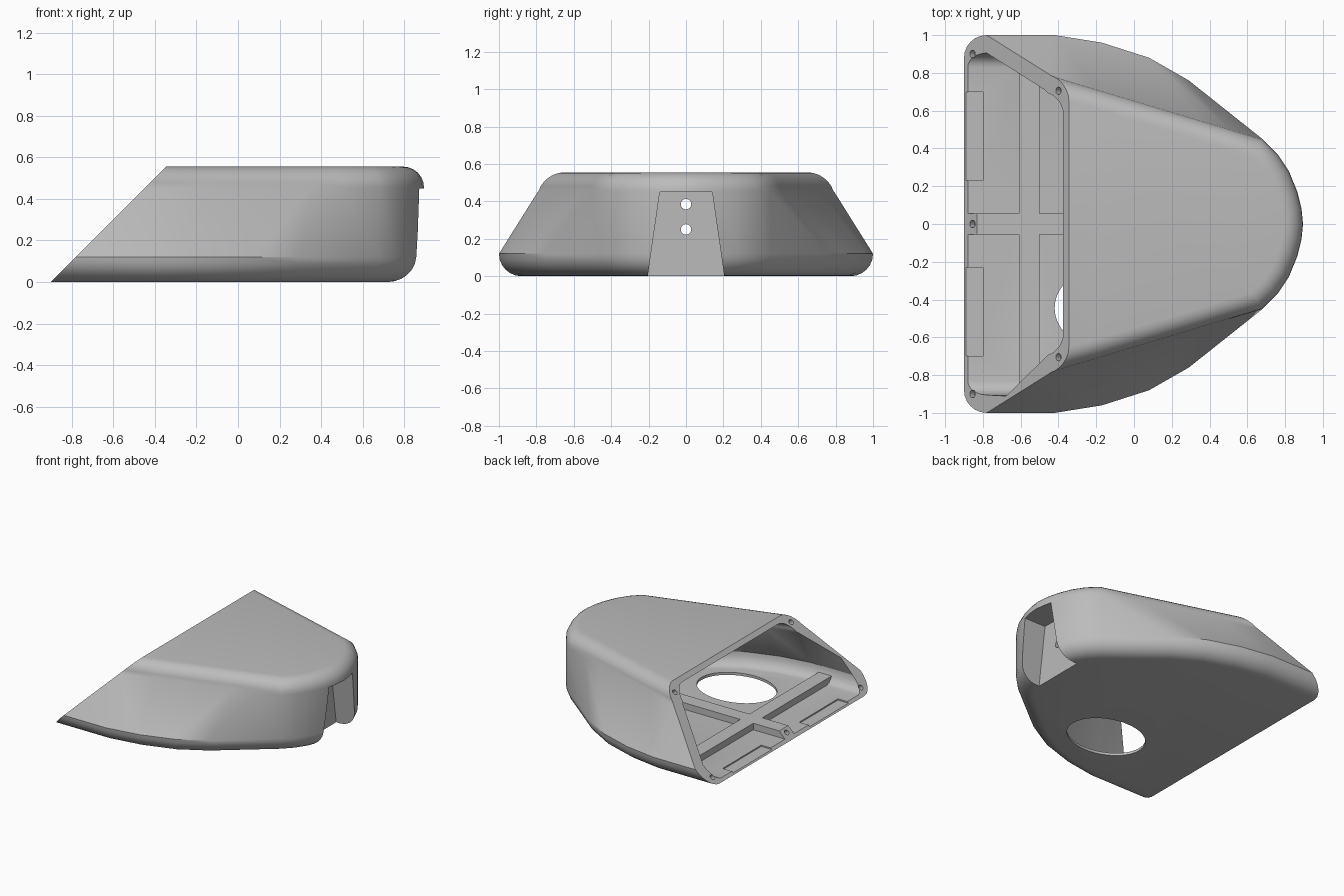
import bpy, bmesh, math
from mathutils import Vector, Matrix

if "Cube" in bpy.data.objects:
    bpy.data.objects.remove(bpy.data.objects["Cube"], do_unlink=True)

grey = bpy.data.materials.new("plain grey")
grey.use_nodes = True
grey.diffuse_color = (0.5, 0.5, 0.5, 1)
grey.node_tree.nodes["Principled BSDF"].inputs["Base Color"].default_value = (0.5, 0.5, 0.5, 1)


def finish(bm, name):
    bmesh.ops.recalc_face_normals(bm, faces=bm.faces)
    mesh = bpy.data.meshes.new(name)
    bm.to_mesh(mesh)
    bm.free()
    mesh.materials.append(grey)
    obj = bpy.data.objects.new(name, mesh)
    bpy.context.collection.objects.link(obj)
    return obj


def prism(name, section, start, end):
    """Extrude a y-z section along x."""
    bm = bmesh.new()
    face = bm.faces.new([bm.verts.new((start, y, z)) for y, z in section])
    out = bmesh.ops.extrude_face_region(bm, geom=[face])["geom"]
    bmesh.ops.translate(bm, vec=(end - start, 0, 0),
                        verts=[v for v in out if isinstance(v, bmesh.types.BMVert)])
    return finish(bm, name)


def box(name, x0, x1, y0, y1, z0, z1):
    return prism(name, [(y0, z0), (y1, z0), (y1, z1), (y0, z1)], x0, x1)


def cylinder(name, center, axis, radius, depth, scale=(1, 1, 1), sides=32):
    bm = bmesh.new()
    turn = Vector((0, 0, 1)).rotation_difference(Vector(axis)).to_matrix().to_4x4()
    matrix = Matrix.Translation(center) @ turn @ Matrix.Diagonal((*scale, 1))
    bmesh.ops.create_cone(bm, cap_ends=True, segments=sides, radius1=radius,
                          radius2=radius, depth=depth, matrix=matrix)
    return finish(bm, name)


def carve(target, cutter):
    cutter.hide_render = True
    mod = target.modifiers.new("carve", 'BOOLEAN')
    mod.operation, mod.solver, mod.object = 'DIFFERENCE', 'EXACT', cutter
    bpy.ops.object.select_all(action='DESELECT')
    bpy.context.view_layer.objects.active = target
    target.select_set(True)
    bpy.ops.object.modifier_apply(modifier=mod.name)
    bpy.data.objects.remove(cutter, do_unlink=True)


# Half outlines from the open end to the nose, wide below and straight above
NOSE = [(.68, .45), (.76, .37), (.82, .28), (.865, .17), (.887, .08), (.895, 0)]
LOWER = [(-1.2, 1), (-.42, 1), (-.17, .96), (.08, .88), (.29, .76)] + NOSE
UPPER = [(-1.2, 1.015), (-.45, .79), (-.2, .715), (.35, .55), (.5, .504)] + NOSE


def outline(blend, inset):
    half = [Vector(a).lerp(Vector(b), blend) for a, b in zip(LOWER, UPPER)]
    path = half + [Vector((p.x, -p.y)) for p in reversed(half[:-1])]
    normals = []
    for a, b in zip(path, path[1:]):
        d = (b - a).normalized()
        normals.append(Vector((-d.y, d.x)))
    points = []
    for i, p in enumerate(path):
        before = normals[max(i - 1, 0)]
        after = normals[min(i, len(normals) - 1)]
        n = (before + after).normalized()
        points.append(p - n * inset / n.dot(after))
    return points


def loft(rings):
    bm = bmesh.new()
    loops = [[bm.verts.new((p.x, p.y, z)) for p in outline(w, d)] for w, d, z in rings]
    for low, high in zip(loops, loops[1:]):
        for i in range(len(low)):
            j = (i + 1) % len(low)
            bm.faces.new((low[i], low[j], high[j], high[i]))
    bm.faces.new(loops[0])
    bm.faces.new(loops[-1])
    return bm


def rounded_rings(wall, floor, r_in, r_low, top, r_top, steps=6):
    """Rounded bottom edge, sloping sides, rounded top edge."""
    angles = [math.pi / 2 * k / steps for k in range(steps + 1)]
    low = [(0, wall + r_in * (1 - math.sin(a)), floor + r_low * (1 - math.cos(a)))
           for a in angles]
    high = [(1, wall + r_top * (1 - math.cos(a)), top - r_top * (1 - math.sin(a)))
            for a in angles]
    return low + high


# Outer body, sliced at 45 degrees on the open side
bm = loft(rounded_rings(0, 0, .12, .12, .555, .1))
cut = bmesh.ops.bisect_plane(bm, geom=bm.verts[:] + bm.edges[:] + bm.faces[:],
                             plane_co=(-.9, 0, 0), plane_no=(-1, 0, 1), clear_outer=True)
rim = [e for e in cut["geom_cut"] if isinstance(e, bmesh.types.BMEdge)]
bmesh.ops.contextual_create(bm, geom=rim)
shell = finish(bm, "hollow_shell")

# Cavity, which leaves the floor ribs and the notch housing standing
cavity = finish(loft(rounded_rings(.095, .02, .075, .1, .525, .08)), "cavity")
carve(cavity, box("long_rib", -1.3, .66, -.055, .055, -.1, .07))
carve(cavity, box("cross_rib", -.61, -.5, -1.2, 1.2, -.1, .07))
carve(cavity, prism("notch_housing", [(-.3, -.1), (.3, -.1), (.2, .6), (-.2, .6)], .63, 1.3))
carve(shell, cavity)

# Tapered notch in the nose with two cable holes
carve(shell, prism("notch", [(-.219, -.1), (.219, -.1), (.14, .45), (-.14, .45)], .69, 1.3))
for z in (.25, .385):
    carve(shell, cylinder("cable_hole", (.66, 0, z), (1, 0, 0), .028, .2, sides=24))

# Large round opening in the floor
carve(shell, cylinder("floor_opening", (-.12, -.445, 0), (0, 0, 1), 1, .1,
                      scale=(.3, .23, 1), sides=64))

# Shallow pockets behind the lower lip
for side in (-1, 1):
    ends = sorted((side * .23, side * .7))
    carve(shell, box("lip_pocket", -.95, -.8, *ends, .01, .05))

# Screw holes square to the sloping rim
for x, y in ((-.855, .9), (-.855, -.9), (-.4, .705), (-.4, -.705), (-.855, 0)):
    carve(shell, cylinder("screw_hole", (x, y, x + .9), (-1, 0, 1), .02, .07, sides=16))

bpy.ops.object.select_all(action='DESELECT')
bpy.context.view_layer.objects.active = shell
shell.select_set(True)
bpy.ops.object.shade_smooth_by_angle(angle=math.radians(30))
